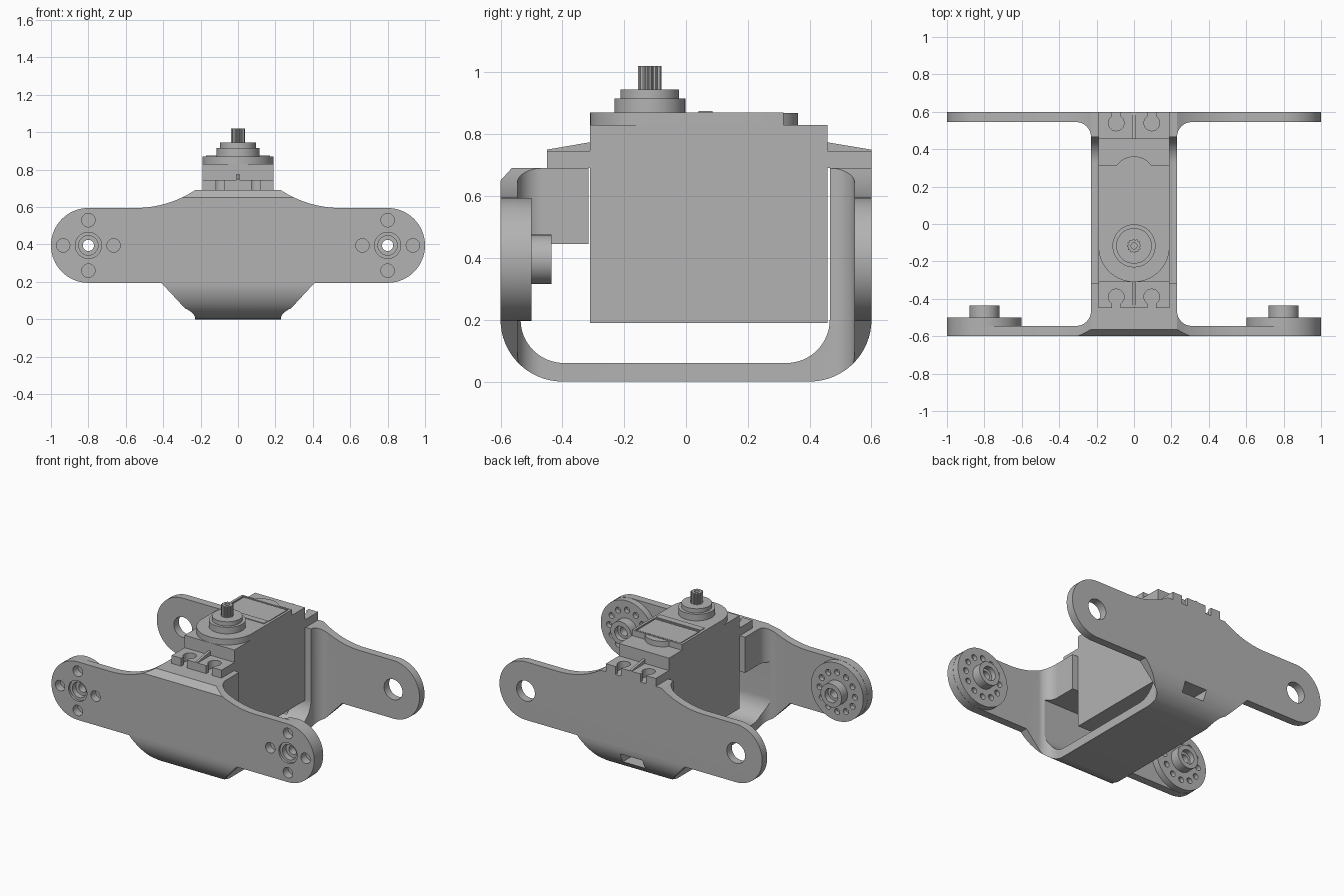
import bpy, bmesh
from math import cos, sin, pi, radians

cube = bpy.data.objects.get("Cube")
if cube:
    bpy.data.objects.remove(cube, do_unlink=True)

grey = bpy.data.materials.new("plain grey")
grey.use_nodes = True
COLOR = (0.45, 0.45, 0.45, 1)
grey.diffuse_color = COLOR
grey.node_tree.nodes["Principled BSDF"].inputs["Base Color"].default_value = COLOR


def arc(cx, cy, r, a0, a1, n=16):
    angles = [radians(a0 + (a1 - a0) * i / n) for i in range(n + 1)]
    return [(cx + r * cos(a), cy + r * sin(a)) for a in angles]


def mirrored(half):
    return half + [(-x, y) for x, y in reversed(half)]


def rect(x0, x1, y0, y1):
    return [(x0, y0), (x1, y0), (x1, y1), (x0, y1)]


def circle(cx, cy, r, n=40):
    return arc(cx, cy, r, 0, 360, n)[:-1]


def prism(name, outline, axis, lo, hi):
    """Extrude a flat outline along the given axis."""
    place = {"x": lambda p, d: (d, p[0], p[1]),
             "y": lambda p, d: (p[0], d, p[1]),
             "z": lambda p, d: (p[0], p[1], d)}[axis]
    bm = bmesh.new()
    low = [bm.verts.new(place(p, lo)) for p in outline]
    high = [bm.verts.new(place(p, hi)) for p in outline]
    bm.faces.new(low)
    bm.faces.new(high)
    for i in range(len(outline)):
        j = (i + 1) % len(outline)
        bm.faces.new((low[i], low[j], high[j], high[i]))
    bmesh.ops.recalc_face_normals(bm, faces=bm.faces[:])
    mesh = bpy.data.meshes.new(name)
    bm.to_mesh(mesh)
    bm.free()
    mesh.materials.append(grey)
    obj = bpy.data.objects.new(name, mesh)
    bpy.context.collection.objects.link(obj)
    return obj


def combine(obj, tool, operation="DIFFERENCE"):
    """Apply a boolean and discard the tool."""
    mod = obj.modifiers.new("cut", "BOOLEAN")
    mod.operation, mod.solver, mod.object = operation, "EXACT", tool
    graph = bpy.context.evaluated_depsgraph_get()
    mesh = bpy.data.meshes.new_from_object(obj.evaluated_get(graph))
    obj.modifiers.clear()
    obj.data = mesh
    bpy.data.objects.remove(tool, do_unlink=True)


def drill(obj, outline, axis, lo, hi):
    combine(obj, prism("cutter", outline, axis, lo, hi))


AX, AZ, AR = 0.8, 0.395, 0.2      # arm end centre and radius

# Bracket: front outline, side section and plan intersected
front = mirrored([(0.23, 0.69)] + arc(0.55, 1.181, 0.586, -123, -90)
                 + arc(AX, AZ, AR, 90, -90, 32) + [(0.41, 0.195), (0.22, -0.01)])
side = ([(-0.315, 0.7), (-0.555, 0.7), (-0.6, 0.65)]
        + arc(-0.4, 0.2, 0.2, 180, 270) + arc(0.4, 0.2, 0.2, 270, 360)
        + [(0.6, 0.7), (0.465, 0.7)]
        + arc(0.325, 0.2, 0.14, 0, -90) + arc(-0.395, 0.2, 0.14, 270, 180)
        + [(-0.535, 0.445), (-0.315, 0.445)])
plan = mirrored([(1.1, 0.7), (1.1, 0.545)] + arc(0.31, 0.465, 0.08, 90, 180)
                + arc(0.31, -0.465, 0.08, 180, 270) + [(1.1, -0.545), (1.1, -0.7)])
bracket = prism("bracket", front, "y", -0.8, 0.8)
combine(bracket, prism("side_section", side, "x", -1.2, 1.2), "INTERSECT")
combine(bracket, prism("plan_section", plan, "z", -0.2, 0.9), "INTERSECT")

# Cable slot in the back wall
drill(bracket, rect(-0.085, 0.085, 0.085, 0.15), "y", 0.35, 0.8)

# Arm ends: pivot holes at the back, horn discs at the front
for s, label in ((1, "left"), (-1, "right")):
    cx = s * AX
    drill(bracket, circle(cx, AZ, 0.07), "y", 0.5, 0.7)
    for r, depth in ((0.07, -0.585), (0.052, -0.52)):
        drill(bracket, circle(cx, AZ, r), "y", -0.7, depth)
    disc = prism(label + "_horn_disc", circle(cx, AZ, AR - 0.001, 64), "y", -0.546, -0.5)
    hub = prism("hub", circle(cx, AZ, 0.08), "y", -0.52, -0.435)
    combine(disc, hub, "UNION")
    drill(disc, circle(cx, AZ, 0.03), "y", -0.7, -0.3)
    drill(disc, circle(cx, AZ, 0.048), "y", -0.47, -0.3)
    for k in range(12):
        a = k * pi / 6
        hx, hz = cx + 0.135 * cos(a), AZ + 0.135 * sin(a)
        drill(disc, circle(hx, hz, 0.02, 16), "y", -0.53, -0.4)
        if k % 3 == 0:
            drill(bracket, circle(hx, hz, 0.036, 24), "y", -0.7, -0.52)

# Servo case
W = 0.19
prism("servo_body", rect(-0.31, 0.457, 0.19, 0.83), "x", -W, W)
lid = arc(0, -0.12, W, 180, 360, 32) + [(W, 0.315), (-W, 0.315)]
servo_lid = prism("servo_lid", lid, "z", 0.825, 0.87)
drill(servo_lid, rect(-0.173, 0.173, 0.09, 0.305), "z", 0.862, 0.9)
prism("label_plate", rect(-0.165, 0.165, 0.098, 0.297), "z", 0.86, 0.867)
prism("lid_bump", circle(0, 0.25, 0.112), "z", 0.825, 0.861)
prism("lid_bump_end", arc(0, 0.25, 0.112, 36, 144), "z", 0.825, 0.868)
prism("lid_ridge", rect(-0.17, 0.17, 0.04, 0.085), "z", 0.865, 0.875)

# Mounting ears with keyhole slots and a tapered rib
for s, label in ((-1, "front"), (1, "back")):
    inner, outer = (-0.305, -0.45) if s < 0 else (0.45, 0.6)
    lo, hi = sorted((inner, outer))
    ear = prism(label + "_ear", rect(-W, W, lo, hi), "z", 0.69, 0.745)
    hole_y = outer - s * 0.06
    for x in (-0.095, 0.095):
        drill(ear, circle(x, hole_y, 0.042, 24), "z", 0.6, 0.8)
        a, b = sorted((hole_y, outer + s * 0.1))
        drill(ear, rect(x - 0.022, x + 0.022, a, b), "z", 0.6, 0.8)
    rib = [(inner, 0.74), (outer, 0.74), (outer, 0.75), (inner, 0.775)]
    prism(label + "_ear_rib", rib, "x", -0.008, 0.008)

# Output shaft on its stepped boss
SY = -0.117
prism("boss_base", circle(0, SY, 0.115, 48), "z", 0.86, 0.915)
prism("boss_top", circle(0, SY, 0.095, 48), "z", 0.91, 0.944)
teeth = []
for k in range(48):
    r = 0.038 if k % 4 < 2 else 0.032
    teeth.append((r * cos(k * pi / 24), SY + r * sin(k * pi / 24)))
shaft = prism("splined_shaft", teeth, "z", 0.94, 1.02)
drill(shaft, circle(0, SY, 0.016, 20), "z", 0.97, 1.1)

# Smooth the round walls, keep edges sharp
for obj in bpy.context.scene.objects:
    obj.select_set(obj.type == "MESH")
bpy.context.view_layer.objects.active = bracket
bpy.ops.object.shade_smooth_by_angle(angle=radians(25))
